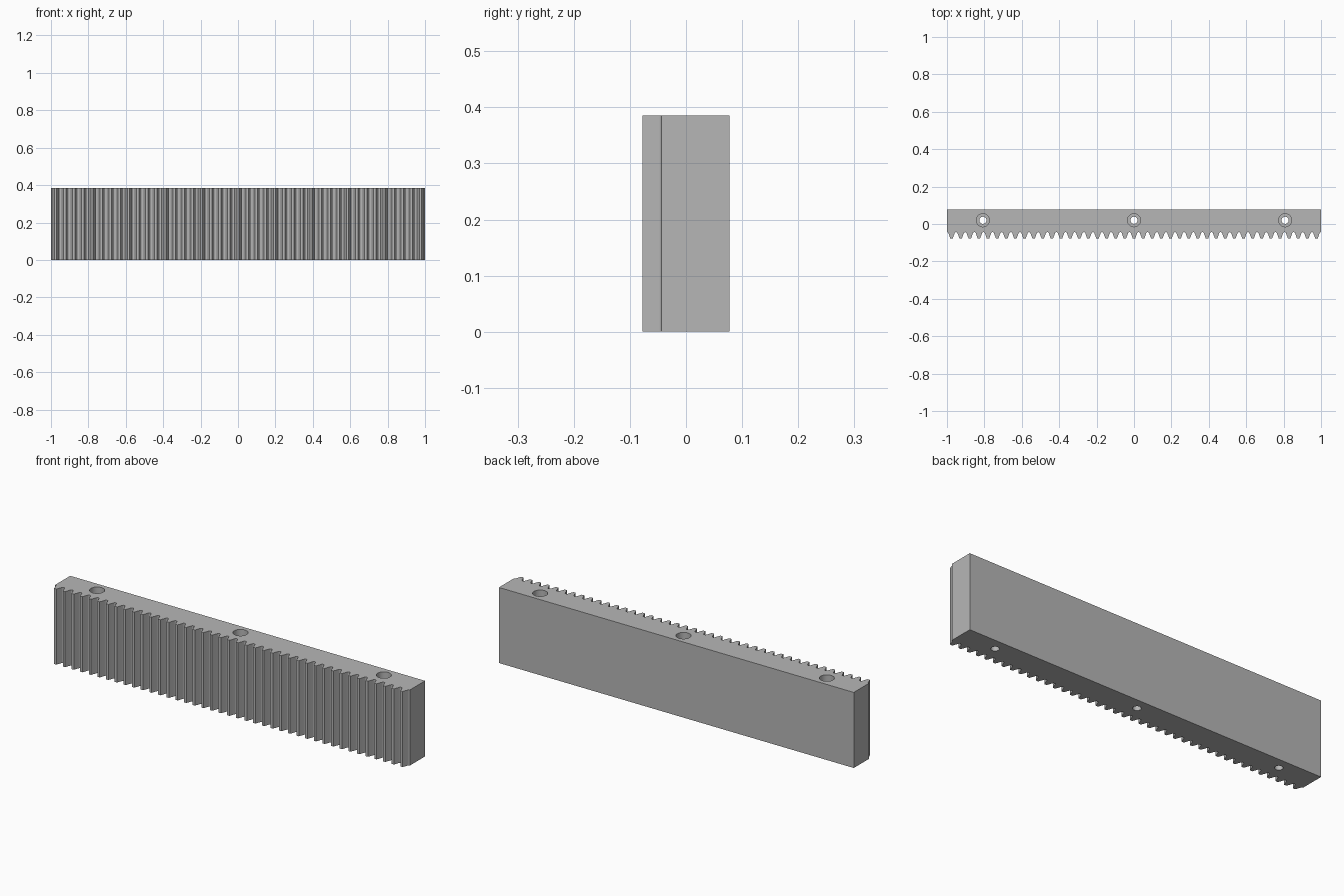
import bpy
import bmesh
from math import cos, sin, tan, radians

cube = bpy.data.objects.get("Cube")
if cube:
    bpy.data.objects.remove(cube, do_unlink=True)

HEIGHT = 0.385
BACK, TIP, ROOT = 0.0775, -0.0775, -0.044
TEETH = 41
PITCH = 2 / TEETH
TIP_HALF = 0.0065
FLANK = radians(20)
FILLET = 0.006
HOLE_Y = 0.02

steel = bpy.data.materials.new("steel_grey")
steel.use_nodes = True
colour = (0.47, 0.47, 0.47, 1)
steel.diffuse_color = colour
steel.node_tree.nodes["Principled BSDF"].inputs["Base Color"].default_value = colour


def make_object(name, bm):
    bmesh.ops.recalc_face_normals(bm, faces=bm.faces[:])
    mesh = bpy.data.meshes.new(name)
    bm.to_mesh(mesh)
    bm.free()
    mesh.materials.append(steel)
    obj = bpy.data.objects.new(name, mesh)
    bpy.context.collection.objects.link(obj)
    return obj


def half_tooth():
    """Right half of one tooth: flat tip, slanted flank, rounded root."""
    root_half = TIP_HALF + (ROOT - TIP) * tan(FLANK)
    cx = root_half + FILLET * tan((radians(90) - FLANK) / 2)
    cy = ROOT - FILLET
    points = [(TIP_HALF, TIP)]
    for i in range(6):
        a = radians(160 - 70 * i / 5)
        points.append((cx + FILLET * cos(a), cy + FILLET * sin(a)))
    return points


# Toothed bar: plan outline extruded upward
right = half_tooth()
left = [(-x, y) for x, y in reversed(right)]
outline = [(-1, BACK), (-1, ROOT)]
for t in range(TEETH):
    centre = -1 + PITCH * (t + 0.5)
    outline += [(centre + x, y) for x, y in left + right]
outline += [(1, ROOT), (1, BACK)]

bm = bmesh.new()
base = bm.faces.new([bm.verts.new((x, y, 0)) for x, y in outline])
top = bmesh.ops.extrude_face_region(bm, geom=[base])
verts = [g for g in top["geom"] if isinstance(g, bmesh.types.BMVert)]
bmesh.ops.translate(bm, vec=(0, 0, HEIGHT), verts=verts)
rack = make_object("gear_rack", bm)


# Stepped bolt holes: through bore with a wider counterbore at the top
def hole_cutter(x, sides=40):
    bm = bmesh.new()
    profile = [(0.019, -0.05), (0.019, HEIGHT - 0.045),
               (0.035, HEIGHT - 0.045), (0.035, HEIGHT + 0.05)]
    rings = []
    for r, z in profile:
        rings.append([bm.verts.new((x + r * cos(radians(360 * i / sides)),
                                    HOLE_Y + r * sin(radians(360 * i / sides)), z))
                      for i in range(sides)])
    for a, b in zip(rings, rings[1:]):
        for i in range(sides):
            j = (i + 1) % sides
            bm.faces.new((a[i], a[j], b[j], b[i]))
    bm.faces.new(rings[0])
    bm.faces.new(rings[-1])
    cutter = make_object("hole_cutter", bm)
    cutter.hide_render = True
    return cutter


bpy.context.view_layer.objects.active = rack
for x in (-0.808, 0, 0.808):
    cutter = hole_cutter(x)
    mod = rack.modifiers.new("bolt_hole", "BOOLEAN")
    mod.operation = "DIFFERENCE"
    mod.solver = "EXACT"
    mod.object = cutter
    bpy.ops.object.modifier_apply(modifier=mod.name)
    bpy.data.objects.remove(cutter, do_unlink=True)

# Smooth bores and root fillets, crisp edges elsewhere
bpy.ops.object.select_all(action="DESELECT")
rack.select_set(True)
bpy.ops.object.shade_smooth_by_angle(angle=radians(19))
